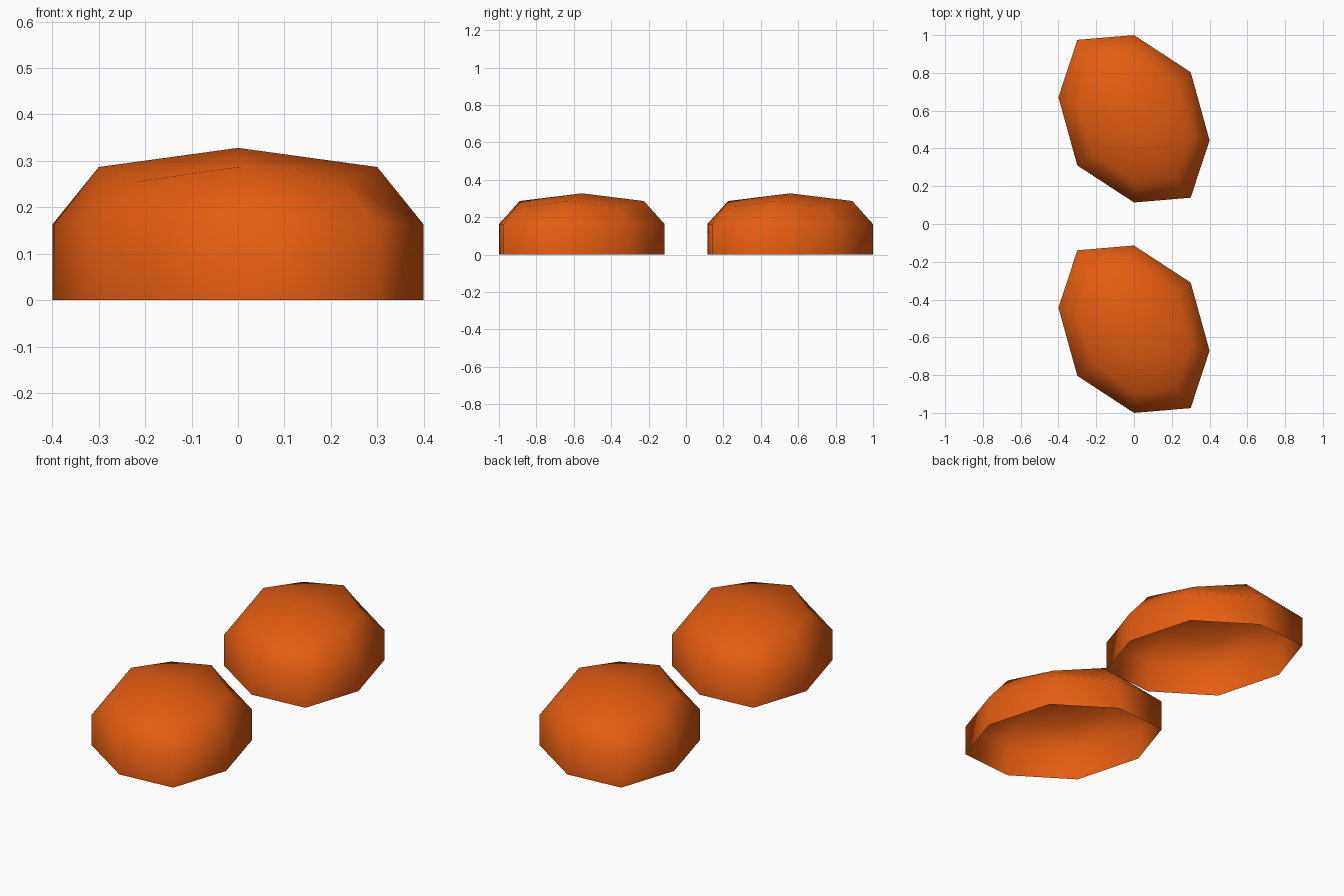
import bpy, bmesh

if "Cube" in bpy.data.objects:
    bpy.data.objects.remove(bpy.data.objects["Cube"])

HALF_X, HALF_Y, HALF_Z = 0.4, 0.443, 0.165   # half sizes of the rounded block
RIM_Z = 0.163                                # height of the widest ring
SLANT = -0.285                               # sideways skew of the footprint
FACTOR = {1: 1.0, 2: 0.75, 3: 5 / 9}         # rounding of face, edge and corner points

orange = bpy.data.materials.new("orange")
orange.diffuse_color = (0.78, 0.11, 0.006, 1)
orange.use_nodes = True
orange.node_tree.nodes["Principled BSDF"].inputs["Base Color"].default_value = orange.diffuse_color


def rounded_dome(name, y):
    bm = bmesh.new()
    bmesh.ops.create_cube(bm, size=2)
    bmesh.ops.subdivide_edges(bm, edges=bm.edges[:], cuts=1, use_grid_fill=True)

    # open underside
    centre = [v for v in bm.verts if v.co.z < -0.5 and v.co.xy.length < 0.1]
    bmesh.ops.delete(bm, geom=centre, context='VERTS')

    for v in bm.verts:
        a, b, c = (round(k) for k in v.co)
        skirt = c < 0
        if skirt:                            # straight wall below the rim
            c = 0
        f = FACTOR[abs(a) + abs(b) + abs(c)]
        px = a * f * HALF_X
        v.co = (px, b * f * HALF_Y + SLANT * px,
                0 if skirt else RIM_Z + c * f * HALF_Z)

    for face in bm.faces:
        face.smooth = True
    bm.normal_update()
    mesh = bpy.data.meshes.new(name)
    bm.to_mesh(mesh)
    bm.free()
    mesh.materials.append(orange)
    ob = bpy.data.objects.new(name, mesh)
    ob.location.y = y
    bpy.context.collection.objects.link(ob)


# matching pair of domes
rounded_dome("front_dome", -0.557)
rounded_dome("back_dome", 0.557)
